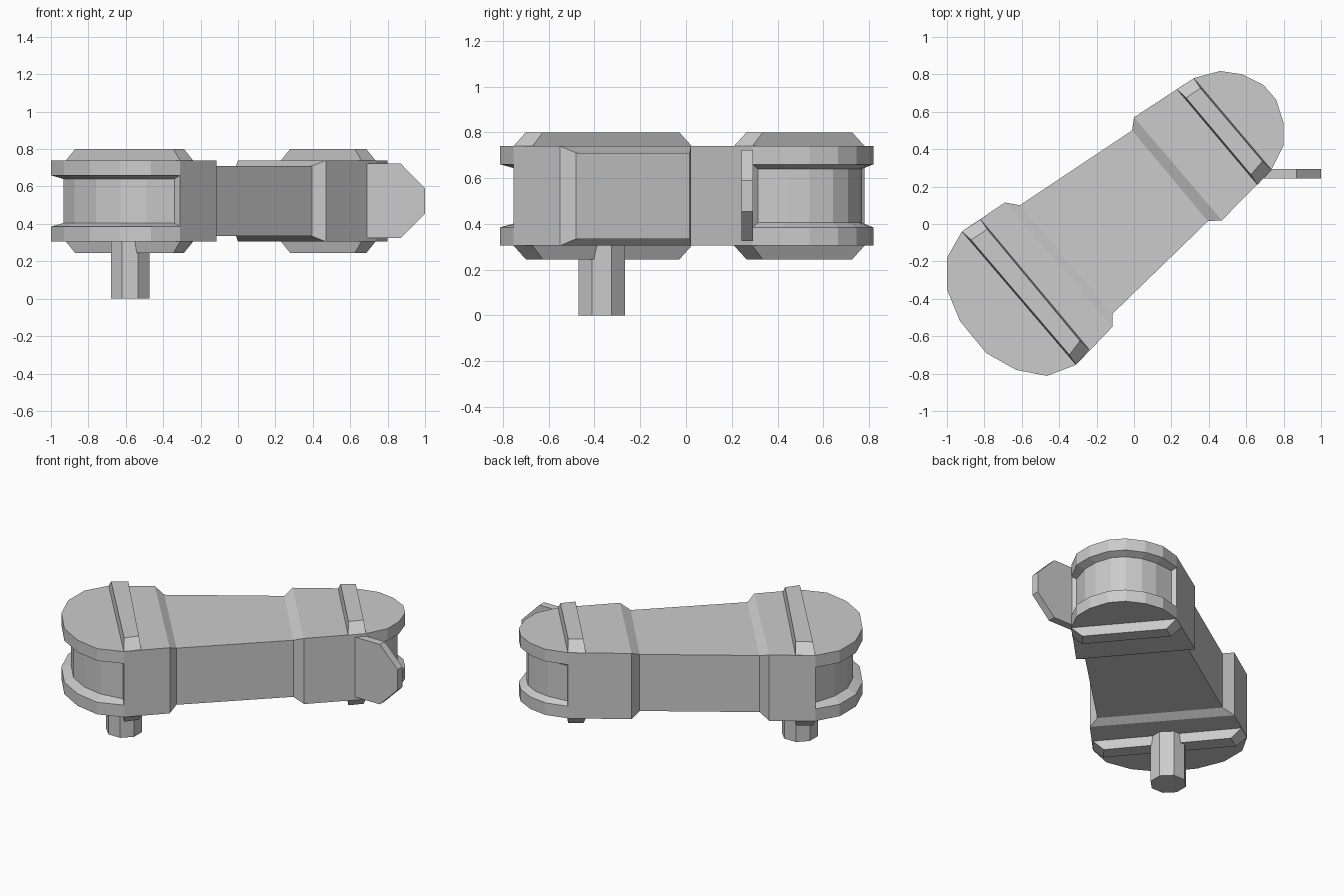
import bpy, bmesh, math
from mathutils import Vector

if "Cube" in bpy.data.objects:
    bpy.data.objects.remove(bpy.data.objects["Cube"])

grey = bpy.data.materials.new("light_grey")
grey.diffuse_color = (0.6, 0.6, 0.6, 1)
grey.use_nodes = True
grey.node_tree.nodes["Principled BSDF"].inputs["Base Color"].default_value = grey.diffuse_color

BOT, TOP = 0.305, 0.74


def loft(name, rings, cap=True, skip_last_side=False):
    """Skin a list of equal-length 3D rings into one flat-shaded part."""
    bm = bmesh.new()
    vs = [[bm.verts.new(p) for p in r] for r in rings]
    n = len(rings[0])
    for a, b in zip(vs, vs[1:]):
        for i in range(n - 1 if skip_last_side else n):
            j = (i + 1) % n
            bm.faces.new((a[i], a[j], b[j], b[i]))
    if cap:
        bm.faces.new(vs[0][::-1])
        bm.faces.new(vs[-1])
    # All outlines run counter-clockwise from below upward, except the arm
    if not skip_last_side:
        bmesh.ops.recalc_face_normals(bm, faces=bm.faces[:])
    me = bpy.data.meshes.new(name)
    bm.to_mesh(me)
    bm.free()
    me.materials.append(grey)
    ob = bpy.data.objects.new(name, me)
    bpy.context.collection.objects.link(ob)
    return ob


def flat(pts, z):
    return [(x, y, z) for x, y in pts]


# Rounded grooved ends: outlines start and finish on the strap line
left_arc = [(-0.92, -0.04), (-1.0, -0.18), (-1.0, -0.35), (-0.93, -0.52),
            (-0.79, -0.69), (-0.63, -0.78), (-0.465, -0.812), (-0.31, -0.753)]
right_arc = [(0.735, 0.29), (0.80, 0.42), (0.80, 0.54), (0.76, 0.665),
             (0.69, 0.745), (0.58, 0.80), (0.46, 0.818), (0.32, 0.78)]


def grooved_end(name, arc):
    mid = (Vector(arc[0]) + Vector(arc[-1])) / 2
    inner = []
    for i, p in enumerate(arc):
        s = 0.9 if i in (0, len(arc) - 1) else 0.825
        inner.append(tuple(mid + (Vector(p) - mid) * s))
    loft(name, [flat(arc, BOT), flat(arc, 0.385), flat(inner, 0.405),
                flat(inner, 0.64), flat(arc, 0.66), flat(arc, TOP)],
         skip_last_side=True)


grooved_end("left_grooved_end", left_arc)
grooved_end("right_grooved_end", right_arc)

# Tapering arm with a recessed waist: (back point, front point, bottom, top)
stations = [
    (left_arc[0], left_arc[-1], BOT, TOP),
    ((-0.69, 0.115), (-0.115, -0.55), BOT, TOP),
    ((-0.61, 0.10), (-0.115, -0.48), 0.335, 0.71),
    ((-0.01, 0.50), (0.395, 0.015), 0.335, 0.71),
    ((0.0, 0.57), (0.47, 0.02), BOT, TOP),
    (right_arc[-1], right_arc[0], BOT, TOP),
]
loft("arm", [[(*b, lo), (*f, lo), (*f, hi), (*b, hi)] for b, f, lo, hi in stations])

# Raised straps above and below each end, with sloped tips
straps = {
    "left_strap": [(-0.92, -0.04), (-0.31, -0.753), (-0.24, -0.67), (-0.82, 0.025)],
    "right_strap": [(0.23, 0.72), (0.66, 0.21), (0.735, 0.29), (0.32, 0.78)],
}
for name, quad in straps.items():
    q = [Vector(p) for p in quad]
    along = (q[1] - q[0]).normalized()
    across = (q[3] - q[0]).normalized()
    a, c = along * 0.065, across * 0.008
    small = [q[0] + a + c, q[1] - a + c, q[2] - a - c, q[3] + a - c]
    loft(name + "_top", [flat(q, TOP), flat(small, 0.80)])
    loft(name + "_bottom", [flat(small, 0.245), flat(q, BOT)])

# Octagonal peg under the left end
r = 0.1025 / math.cos(math.pi / 8)
octagon = [(-0.577 + r * math.cos(math.pi / 8 + i * math.pi / 4),
            -0.368 + r * math.sin(math.pi / 8 + i * math.pi / 4)) for i in range(8)]
loft("peg", [flat(octagon, 0.0), flat(octagon, 0.32)])

# Chamfered upright fin at the right end
fin = [(0.62, 0.325), (0.87, 0.325), (1.0, 0.455), (1.0, 0.59), (0.87, 0.722), (0.62, 0.722)]
loft("fin", [[(x, y, z) for x, z in fin] for y in (0.243, 0.293)])
